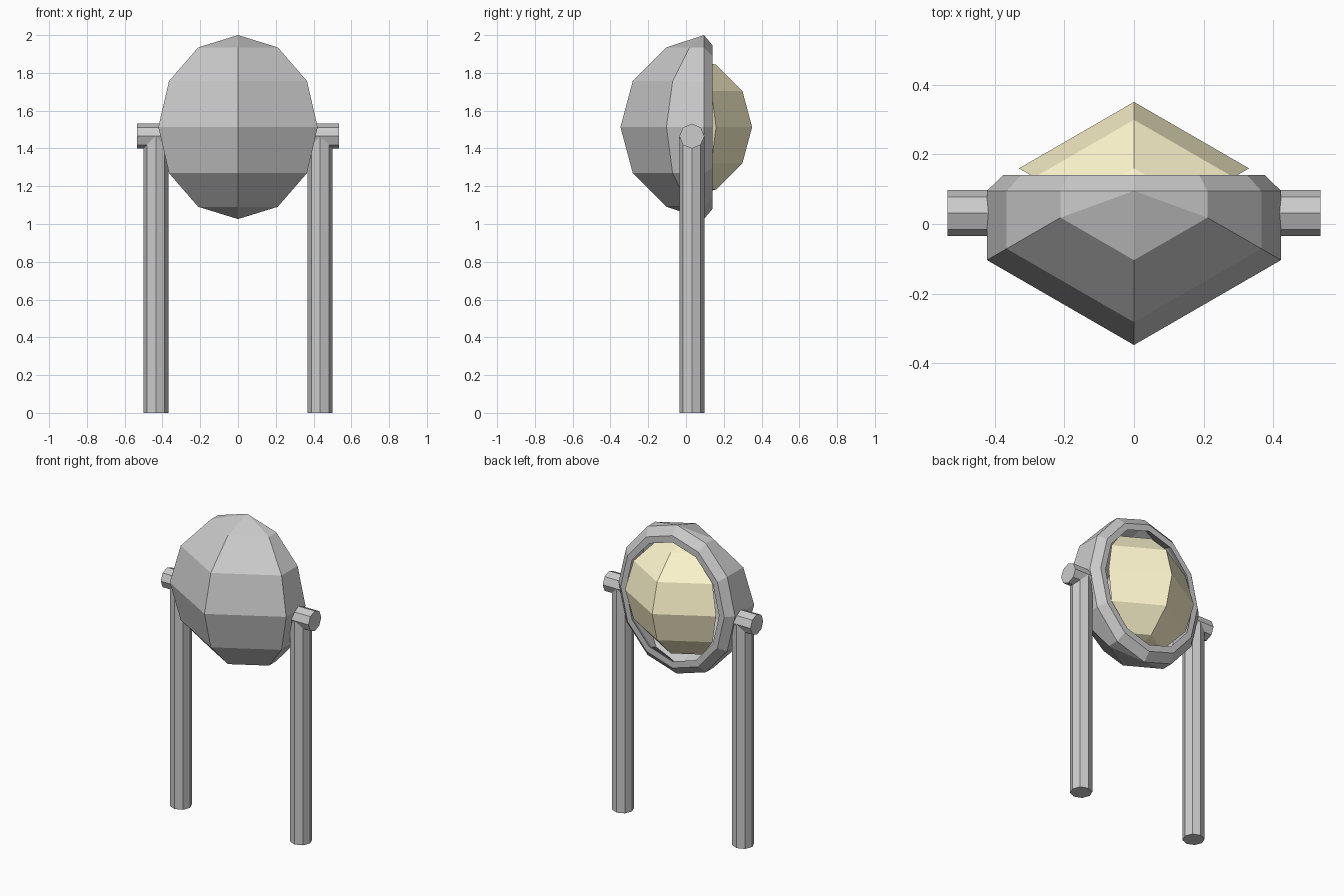
import bpy, bmesh
from math import sin, cos, pi, radians
from mathutils import Vector, Matrix

if "Cube" in bpy.data.objects:
    bpy.data.objects.remove(bpy.data.objects["Cube"])

ZC = 1.513          # height of the lamp centre
R = 0.487           # housing radius
YC = 0.14           # housing centre depth


def finish(name, bm, color=None):
    bmesh.ops.remove_doubles(bm, verts=bm.verts[:], dist=0.0005)
    bmesh.ops.recalc_face_normals(bm, faces=bm.faces[:])
    me = bpy.data.meshes.new(name)
    bm.to_mesh(me)
    bm.free()
    ob = bpy.data.objects.new(name, me)
    bpy.context.collection.objects.link(ob)
    if color:
        mat = bpy.data.materials.new(name + "_colour")
        mat.diffuse_color = color
        mat.use_nodes = True
        mat.node_tree.nodes["Principled BSDF"].inputs["Base Color"].default_value = mat.diffuse_color
        me.materials.append(mat)
    return ob


def bridge(bm, a, b, closed=True):
    n = len(a)
    for i in range(n if closed else n - 1):
        j = (i + 1) % n
        bm.faces.new([bm.verts.new(p) for p in (a[i], a[j], b[j], b[i])])


def gore(radius, yc, side, pole_y):
    """Three pole-to-pole arcs, 60 degrees apart, bulging to side (-1 front, +1 back)."""
    arcs = []
    for az in (-60, 0, 60):
        arc = []
        for i in range(7):
            lat = -pi / 2 + i * pi / 6
            r = radius * cos(lat)
            y = pole_y if i in (0, 6) else yc + side * r * cos(radians(az))
            arc.append(Vector((r * sin(radians(az)), y, ZC + radius * sin(lat))))
        arcs.append(arc)
    return arcs


def outline(arcs):
    return arcs[2] + arcs[0][5:0:-1]


def flat(loop, scale, y):
    return [Vector((p.x * scale, y, ZC + (p.z - ZC) * scale)) for p in loop]


# Hollow lamp housing with chamfered rim
bm = bmesh.new()
outer = gore(R, YC, -1, 0.095)
inner = gore(R * 0.93, YC, -1, 0.095)
for arcs in (outer, inner):
    bridge(bm, arcs[0], arcs[1], False)
    bridge(bm, arcs[1], arcs[2], False)
edge = outline(outer)
loops = [edge, flat(edge, 1, 0.095), flat(edge, 0.89, 0.14),
         flat(edge, 0.8, 0.14), flat(edge, 0.86, 0.095), outline(inner)]
for a, b in zip(loops, loops[1:]):
    bridge(bm, a, b)
finish("lamp_housing", bm)

# Bulging yellow lens, closed back to its axis
bm = bmesh.new()
lens = gore(0.381, -0.031, 1, -0.031)
axis = [Vector((0, -0.031, p.z)) for p in lens[0]]
for a, b in zip([axis] + lens, lens + [axis]):
    bridge(bm, a, b, False)
finish("lens", bm, (1.0, 0.93, 0.62, 1))


# Octagonal legs and pivot stubs
def rod(name, center, length, rot):
    bm = bmesh.new()
    bmesh.ops.create_cone(bm, cap_ends=True, segments=8, radius1=0.066, radius2=0.066,
                          depth=length, matrix=Matrix.Translation(center) @ rot)
    finish(name, bm)


for s, side in ((-1, "left"), (1, "right")):
    rod(side + "_leg", (s * 0.435, 0.031, 0.7325), 1.465, Matrix.Identity(4))
    rod(side + "_pivot", (s * 0.4675, 0.031, 1.465), 0.135, Matrix.Rotation(pi / 2, 4, 'Y'))
